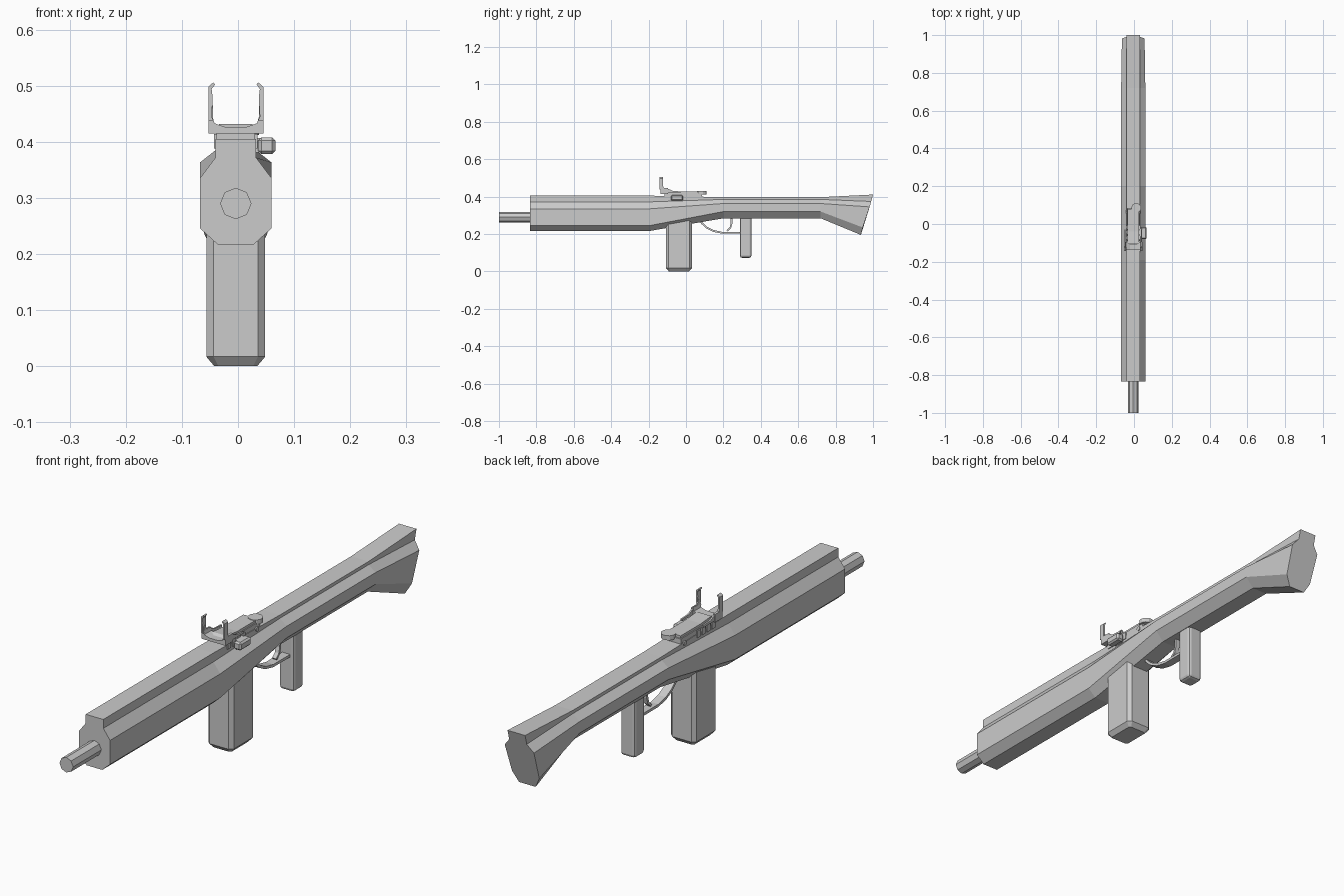
import bpy, bmesh, math
from mathutils import Vector

if "Cube" in bpy.data.objects:
    bpy.data.objects.remove(bpy.data.objects["Cube"])

CX = -0.004  # centre line of the model


def finish(name, bm):
    bmesh.ops.recalc_face_normals(bm, faces=bm.faces)
    me = bpy.data.meshes.new(name)
    bm.to_mesh(me)
    bm.free()
    ob = bpy.data.objects.new(name, me)
    bpy.context.collection.objects.link(ob)
    return ob


def loft(name, rings):
    """Skin a list of closed rings and cap both ends."""
    bm = bmesh.new()
    vs = [[bm.verts.new(p) for p in r] for r in rings]
    n = len(vs[0])
    for a, b in zip(vs, vs[1:]):
        for i in range(n):
            j = (i + 1) % n
            bm.faces.new((a[i], a[j], b[j], b[i]))
    bm.faces.new(vs[0])
    bm.faces.new(vs[-1])
    return finish(name, bm)


def side_plate(name, yz, x0, x1):
    return loft(name, [[(x, y, z) for y, z in yz] for x in (x0, x1)])


def front_plate(name, xz, y0, y1):
    return loft(name, [[(x, y, z) for x, z in xz] for y in (y0, y1)])


def cylinder(name, r, a, b, sides, turn=0):
    """Prism from point a to point b."""
    a, b = Vector(a), Vector(b)
    d = (b - a).normalized()
    u = d.orthogonal().normalized()
    v = d.cross(u)
    ang = [2 * math.pi * i / sides + turn for i in range(sides)]
    return loft(name, [[p + r * (u * math.cos(t) + v * math.sin(t)) for t in ang] for p in (a, b)])


def box(name, x, y, z, bevel=0, segments=1):
    ob = side_plate(name, [(y[0], z[0]), (y[1], z[0]), (y[1], z[1]), (y[0], z[1])], *x)
    if bevel:
        m = ob.modifiers.new("bevel", 'BEVEL')
        m.width, m.segments = bevel, segments
    return ob


def strip(name, path, thick, x0, x1):
    """Flat bar following a path in the side plane."""
    pts = [Vector(p) for p in path]
    rings = []
    for i, p in enumerate(pts):
        t = (pts[min(i + 1, len(pts) - 1)] - pts[max(i - 1, 0)]).normalized()
        n = Vector((-t.y, t.x)) * thick / 2
        a, b = p + n, p - n
        rings.append([(x0, *a), (x1, *a), (x1, *b), (x0, *b)])
    return loft(name, rings)


# body and stock: five levels per station as (y, z, half width), top to bottom
def station(levels):
    right = [(CX + w, y, z) for y, z, w in levels]
    left = [(CX - w, y, z) for y, z, w in reversed(levels)]
    return right + left


def level(y, zs, ws):
    return station([(y, z, w) for z, w in zip(zs, ws)])


fore = (.405, .372, .335, .246, .217)
rear = (.397, .385, .363, .32, .284)
widths = (.036, .036, .064, .064, .032)
butt = station([(1, .411, .036), (.99, .374, .036), (.982, .345, .06),
                (.945, .235, .056), (.935, .195, .034)])
loft("body_and_stock", [level(-.835, fore, widths), level(-.19, fore, widths),
                        level(.2, rear, widths), level(.72, rear, widths), butt])

# barrel
cylinder("barrel", .028, (CX, -1, .29), (CX, -.8, .29), 8)

# magazine with a chamfered foot
def mag_ring(z, hx, hy, c):
    corners = [(hx, hy - c), (hx - c, hy), (c - hx, hy), (-hx, hy - c),
               (-hx, c - hy), (c - hx, -hy), (hx - c, -hy), (hx, c - hy)]
    return [(CX + x, -.0375 + y, z) for x, y in corners]


loft("magazine", [mag_ring(0, .038, .054, .007), mag_ring(.017, .0525, .0685, .013),
                  mag_ring(.29, .0525, .0685, .013)])

# grip
box("grip", (CX - .03, CX + .03), (.288, .35), (.073, .295), .011, 2)

# trigger and guard
strip("trigger_guard", [(.07, .285), (.085, .258), (.11, .235), (.145, .217), (.19, .207),
                        (.3, .207)], .01, CX - .016, CX + .016)
strip("trigger", [(.243, .29), (.243, .255), (.237, .233), (.22, .217)], .009, CX - .008, CX + .008)

# sight base and plate
box("sight_base", (CX - .034, CX + .034), (-.115, .085), (.39, .418))
side_plate("sight_plate", [(-.13, .415), (.08, .415), (.08, .427), (-.04, .427), (-.1, .432)],
           CX - .03, CX + .03)
front_plate("sight_cradle", [(-.053, .415), (.045, .415), (.045, .445), (.038, .447), (.034, .433),
                             (.014, .426), (-.022, .426), (-.042, .433), (-.046, .447),
                             (-.053, .445)], -.137, -.095)

# sight horns, wings and clamp lugs on both sides
horn = [(.049, .438), (.049, .498), (.04, .506), (.037, .502), (.043, .494), (.041, .478),
        (.043, .445), (.04, .438)]
wing = [(-.135, .42), (-.03, .42), (-.03, .428), (-.07, .43), (-.1, .444), (-.118, .446),
        (-.128, .465), (-.135, .46)]
for s, side in ((-1, "left"), (1, "right")):
    front_plate(side + "_horn", [(CX + s * x, z) for x, z in horn], -.142, -.122)
    side_plate(side + "_wing", wing, CX + s * .041, CX + s * .047)
    for i in range(4):
        y = -.11 + i * .028
        box(f"{side}_clamp_lug_{i}", (CX + s * .03, CX + s * .039), (y, y + .019), (.388, .414))
    cylinder(side + "_clamp_bolt", .009, (CX + s * .03, .065, .397), (CX + s * .039, .065, .397), 8)

# clamp knob on the right and round dial at the back
box("clamp_arm", (.028, .045), (-.065, -.025), (.381, .407))
box("clamp_knob", (.036, .067), (-.08, -.015), (.378, .408), .006)
cylinder("rear_dial", .026, (.012, .085, .412), (.012, .085, .429), 12)
